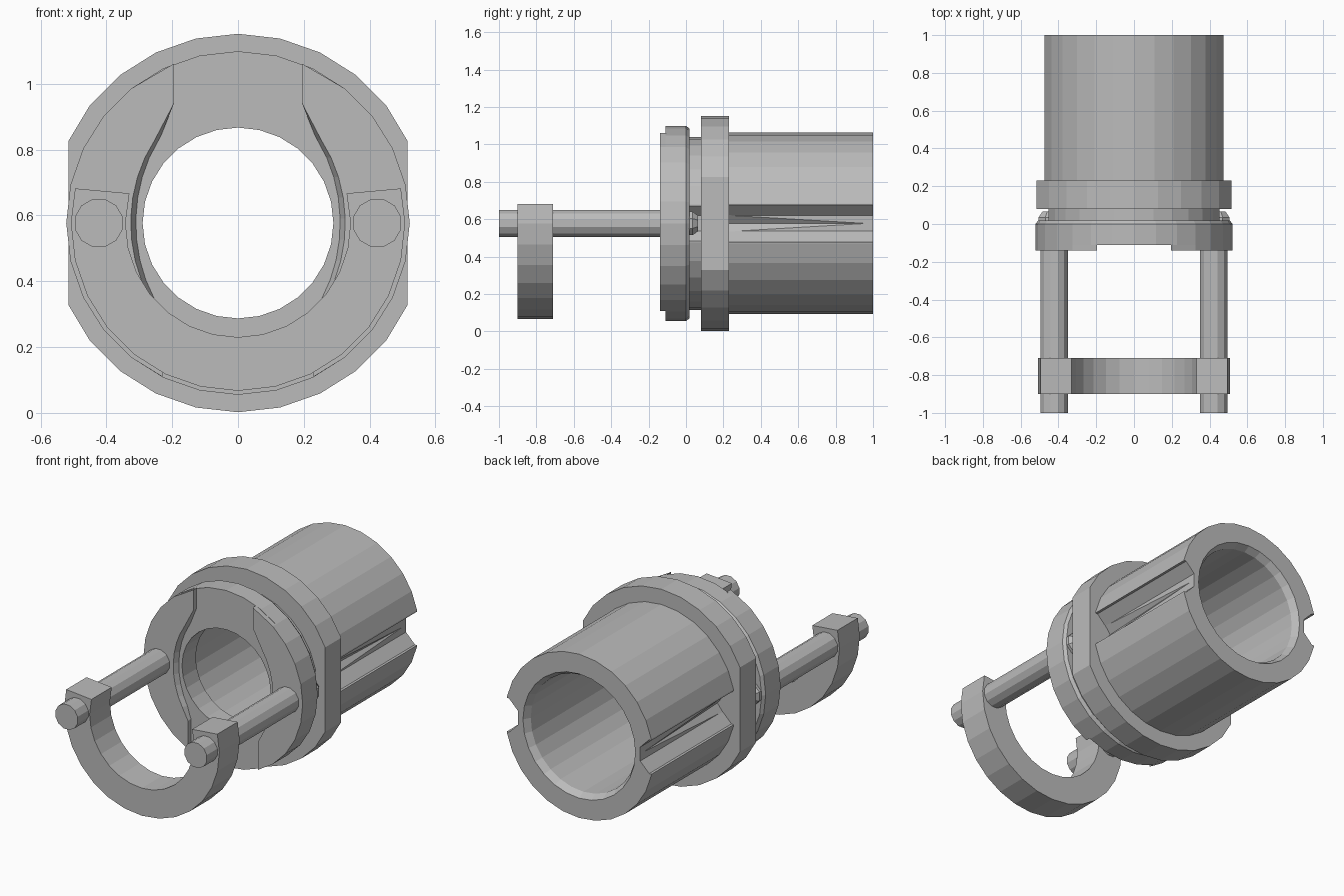
import bpy, bmesh
from math import sin, cos, pi, radians

AXIS = 0.577   # height of the long axis
SIDES = 28

if "Cube" in bpy.data.objects:
    bpy.data.objects.remove(bpy.data.objects["Cube"])

grey = bpy.data.materials.new("light_grey")
grey.use_nodes = True
colour = (0.5, 0.5, 0.5, 1)
grey.diffuse_color = colour
grey.node_tree.nodes["Principled BSDF"].inputs["Base Color"].default_value = colour


def finish(name, bm):
    bmesh.ops.recalc_face_normals(bm, faces=bm.faces[:])
    mesh = bpy.data.meshes.new(name)
    bm.to_mesh(mesh)
    bm.free()
    mesh.materials.append(grey)
    obj = bpy.data.objects.new(name, mesh)
    bpy.context.collection.objects.link(obj)
    return obj


def lathe(name, profile, flat=9):
    """Spin a closed (radius, y) profile round the long axis; flat limits x."""
    bm = bmesh.new()
    rings = []
    for i in range(SIDES):
        a = 2 * pi * i / SIDES
        rings.append([bm.verts.new((max(-flat, min(flat, r * cos(a))), y, AXIS + r * sin(a)))
                      for r, y in profile])
    n = len(profile)
    for i in range(SIDES):
        a, b = rings[i], rings[(i + 1) % SIDES]
        for j in range(n):
            k = (j + 1) % n
            bm.faces.new((a[j], a[k], b[k], b[j]))
    return finish(name, bm)


def prism(name, front, y0, y1, back=None):
    """Loft an (x, z) outline, measured from the axis, between two y values."""
    bm = bmesh.new()
    a = [bm.verts.new((x, y0, AXIS + z)) for x, z in front]
    b = [bm.verts.new((x, y1, AXIS + z)) for x, z in back or front]
    bm.faces.new(a)
    bm.faces.new(b)
    for i in range(len(a)):
        j = (i + 1) % len(a)
        bm.faces.new((a[i], a[j], b[j], b[i]))
    return finish(name, bm)


def arc(rx, rz, start, end, steps, cx=0):
    return [(cx + rx * cos(radians(start + (end - start) * i / steps)),
             rz * sin(radians(start + (end - start) * i / steps))) for i in range(steps + 1)]


def polygon(cx, rx, rz, sides, turn=0.0):
    return arc(rx, rz, turn, turn + 360, sides, cx)[:-1]


def flip(points, s):
    return [(s * x, z) for x, z in points]


def cut(obj, cutter):
    cutter.hide_render = True
    mod = obj.modifiers.new("cut", "BOOLEAN")
    mod.operation = "DIFFERENCE"
    mod.solver = "EXACT"
    mod.object = cutter
    bpy.context.view_layer.objects.active = obj
    bpy.ops.object.modifier_apply(modifier=mod.name)
    bpy.data.objects.remove(cutter)


# Main tube with a narrower neck and a flared rear mouth
tube = lathe("main_tube", [(0.345, 0.01), (0.463, 0.01), (0.463, 0.1), (0.485, 0.1),
                           (0.485, 1), (0.368, 1), (0.345, 0.96)])
# Side grooves and the tapering notch inside each
for s in (1, -1):
    cut(tube, prism("groove_cutter", flip(polygon(0.5, 0.108, 0.108, 8, 22.5), s), -0.1, 1.1))
    cut(tube, prism("taper_cutter", flip(polygon(0.402, 0.04, 0.052, 4), s), 0.12, 0.98,
                    flip(polygon(0.402, 0.001, 0.001, 4), s)))

# Flange with flattened sides
lathe("flange", [(0.347, 0.08), (0.575, 0.08), (0.575, 0.23), (0.347, 0.23)], flat=0.515)

# Front disc
lathe("front_disc", [(0.29, -0.11), (0.522, -0.11), (0.522, 0), (0.508, 0.018), (0.29, 0.018)])


# Raised side jaws on the disc
def jaw_outline(bore):
    inner = arc(bore, 0.4, 39, -35, 8)
    outer = [(0.522 * cos(2 * pi * i / SIDES), 0.522 * sin(2 * pi * i / SIDES))
             for i in range(-4, 6)]
    return ([(0.195, 0.484), (0.195, 0.363)] + inner
            + [(0.23, -0.3), (0.23, -0.467)] + outer[:-1])


for side, s in (("left", 1), ("right", -1)):
    prism(side + "_jaw", flip(jaw_outline(0.326), s), -0.14, -0.105,
          flip(jaw_outline(0.308), s))
    # Guide rods and their rear nuts
    prism(side + "_rod", flip(polygon(0.423, 0.075, 0.075, 12, 15), s), -1, 0.02)
    prism(side + "_nut", flip(polygon(0.443, 0.068, 0.068, 8, 22.5), s), 0, 0.035)
    prism(side + "_nut_tip", flip(polygon(0.443, 0.068, 0.068, 8, 22.5), s), 0.035, 0.065,
          flip(polygon(0.443, 0.045, 0.045, 8, 22.5), s))

# U-shaped yoke joining the rods
yoke = ([(-0.495, 0.105)] + arc(0.508, 0.51, 180, 360, 14) + [(0.495, 0.105), (0.33, 0.09)]
        + arc(0.342, 0.347, 360, 180, 14) + [(-0.33, 0.09)])
prism("yoke", yoke, -0.9, -0.71)
